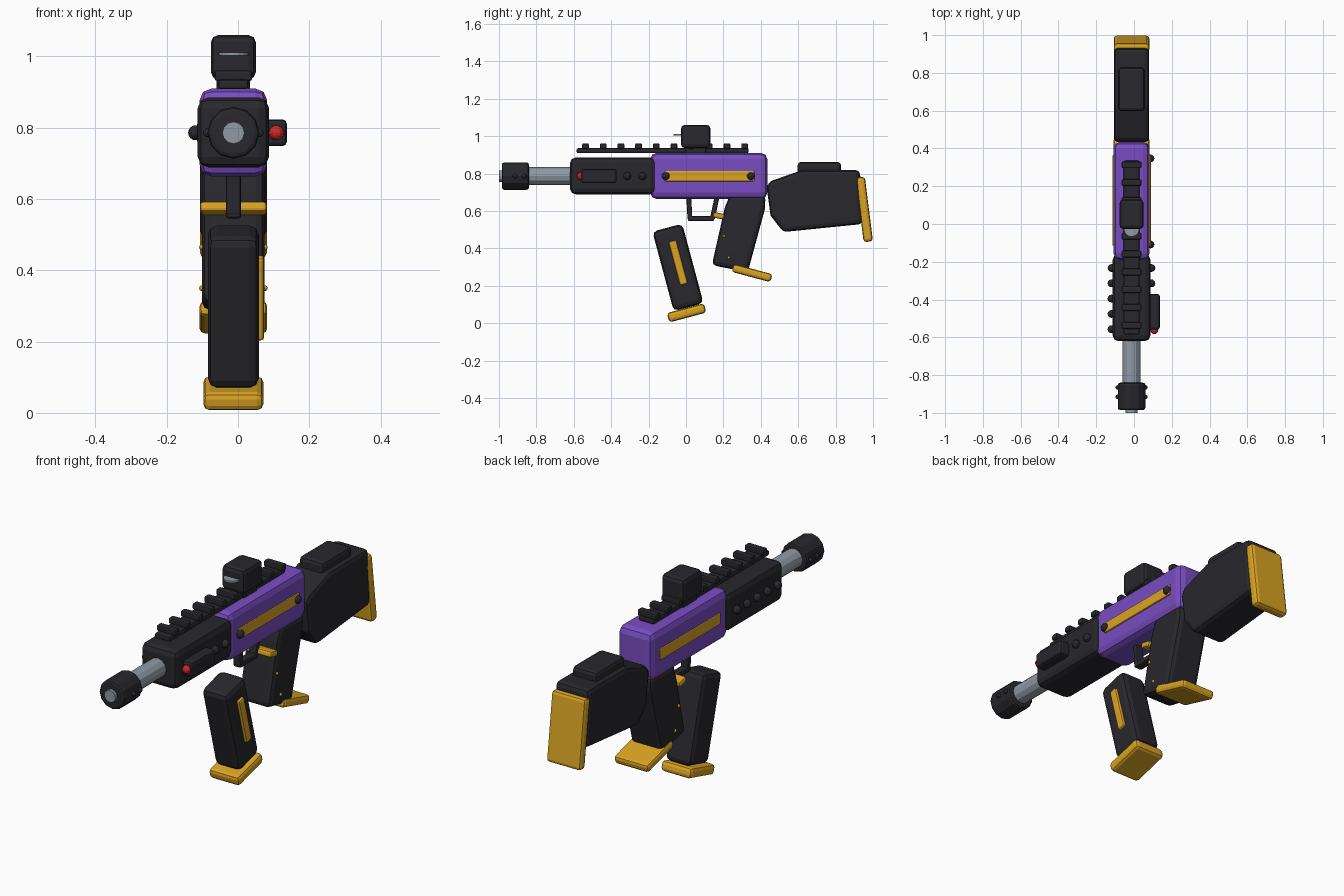
import bpy, bmesh, math
from mathutils import Matrix, Vector

if "Cube" in bpy.data.objects:
    bpy.data.objects.remove(bpy.data.objects["Cube"])

CX = -0.013   # centre plane of the body
CZ = 0.786    # bore height


def mat(name, rgb):
    m = bpy.data.materials.new(name)
    m.diffuse_color = (*rgb, 1)
    m.use_nodes = True
    m.node_tree.nodes["Principled BSDF"].inputs["Base Color"].default_value = m.diffuse_color
    return m


BLACK = mat("black polymer", (0.021, 0.021, 0.026))
PURPLE = mat("purple", (0.19, 0.075, 0.54))
GOLD = mat("gold", (0.70, 0.37, 0.016))
STEEL = mat("steel grey", (0.28, 0.32, 0.37))
RED = mat("red", (0.60, 0.02, 0.025))


def finish(name, bm, m, bevel=0, seg=2):
    bmesh.ops.recalc_face_normals(bm, faces=bm.faces)
    me = bpy.data.meshes.new(name)
    bm.to_mesh(me)
    bm.free()
    me.materials.append(m)
    ob = bpy.data.objects.new(name, me)
    bpy.context.collection.objects.link(ob)
    if bevel:
        b = ob.modifiers.new("bevel", "BEVEL")
        b.width, b.segments, b.limit_method = bevel, seg, "ANGLE"
        b.angle_limit = math.radians(40)
    return ob


def box(name, m, c, size, bevel=0.01, tilt=0, seg=2):
    bm = bmesh.new()
    bmesh.ops.create_cube(bm, size=1)
    bmesh.ops.scale(bm, vec=size, verts=bm.verts)
    ob = finish(name, bm, m, bevel, seg)
    ob.location = c
    ob.rotation_euler.x = math.radians(tilt)
    return ob


def profile(name, m, pts, half, bevel):
    """Side outline in (y, z), extruded across x about the centre plane."""
    bm = bmesh.new()
    f = bm.faces.new([bm.verts.new((CX - half, y, z)) for y, z in pts])
    r = bmesh.ops.extrude_face_region(bm, geom=[f])
    vs = [v for v in r["geom"] if isinstance(v, bmesh.types.BMVert)]
    bmesh.ops.translate(bm, verts=vs, vec=(2 * half, 0, 0))
    return finish(name, bm, m, bevel)


def tube(name, m, y0, y1, r, bevel=0, sides=12):
    bm = bmesh.new()
    bmesh.ops.create_cone(bm, cap_ends=True, segments=sides, radius1=r, radius2=r, depth=y1 - y0,
                          matrix=Matrix.Translation((CX, (y0 + y1) / 2, CZ)) @ Matrix.Rotation(math.pi / 2, 4, "X"))
    return finish(name, bm, m, bevel)


def ball(name, m, c, r=0.021):
    bm = bmesh.new()
    bmesh.ops.create_uvsphere(bm, u_segments=12, v_segments=8, radius=r, matrix=Matrix.Translation(c))
    return finish(name, bm, m)


# Receiver and handguard
box("receiver", PURPLE, (CX, 0.122, 0.787), (0.19, 0.625, 0.247), 0.034)
box("handguard", BLACK, (CX, -0.39, 0.787), (0.2, 0.46, 0.197), 0.03)

# Gold side plates, with bolts on the right only
for s, side in ((1, "right"), (-1, "left")):
    box(f"side_plate_{side}", GOLD, (CX + s * 0.094, 0.125, CZ), (0.016, 0.48, 0.055), 0.005)
for i, y in enumerate((-0.108, 0.347)):
    ball(f"receiver_bolt_{i}", BLACK, (0.087, y, CZ))
for i in range(5):
    y = -0.233 - 0.081 * i
    ball(f"handguard_bolt_left_{i}", BLACK, (-0.119, y, CZ))
    if i < 2:
        ball(f"handguard_bolt_right_{i}", BLACK, (0.092, y, CZ))

# Barrel and muzzle
tube("barrel", STEEL, -0.86, -0.6, 0.048)
tube("muzzle", BLACK, -0.985, -0.84, 0.073, 0.012)
tube("bore_tip", STEEL, -1.0, -0.97, 0.031)
for s in (1, -1):
    for i, y in enumerate((-0.865, -0.915)):
        ball(f"muzzle_pin_{s}_{i}", BLACK, (CX + s * 0.073, y, CZ), 0.012)

# Top rail with teeth
box("rail_base", BLACK, (CX, -0.125, 0.922), (0.085, 0.92, 0.027), 0.008)
for i in range(10):
    box(f"rail_tooth_{i}", BLACK, (CX, -0.537 + 0.0945 * i, 0.946), (0.105, 0.036, 0.03), 0.007)

# Optic with a flat lens disc
box("optic_foot", BLACK, (CX, 0.052, 0.925), (0.094, 0.11, 0.045), 0.006)
box("optic", BLACK, (CX, 0.052, 0.998), (0.126, 0.158, 0.124), 0.02)
bm = bmesh.new()
bmesh.ops.create_cone(bm, cap_ends=True, segments=16, radius1=0.041, radius2=0.041, depth=0.009,
                      matrix=Matrix.Translation((CX, -0.026, 1.007)))
finish("lens", bm, STEEL)

# Side laser
box("laser_housing", BLACK, (0.103, -0.465, CZ), (0.068, 0.187, 0.075), 0.012)
ball("laser_emitter", RED, (0.108, -0.562, CZ), 0.021)

# Stock, cheek rest and butt pad
profile("stock", BLACK, [(0.43, 0.735), (0.455, 0.76), (0.62, 0.818), (0.93, 0.818),
                         (0.945, 0.53), (0.52, 0.487), (0.452, 0.575)], 0.093, 0.022)
box("cheek_rest", BLACK, (CX, 0.713, 0.822), (0.138, 0.232, 0.08), 0.018)
box("butt_pad", GOLD, (CX, 0.953, 0.608), (0.188, 0.05, 0.348), 0.016, 7.2)

# Grip with cap and pins
profile("grip", BLACK, [(0.235, 0.685), (0.208, 0.62), (0.138, 0.31), (0.33, 0.272),
                        (0.422, 0.61), (0.425, 0.685)], 0.088, 0.024)
box("grip_cap", GOLD, (CX, 0.353, 0.268), (0.19, 0.215, 0.044), 0.015, -15)
for s in (1, -1):
    for i, (y, z) in enumerate(((0.203, 0.465), (0.23, 0.35))):
        ball(f"grip_pin_{s}_{i}", GOLD, (CX + s * 0.088, y, z), 0.008)

# Trigger guard and trigger
box("guard_front_post", BLACK, (CX, 0.018, 0.615), (0.042, 0.026, 0.12), 0.006, 3)
box("guard_bottom", BLACK, (CX, 0.08, 0.559), (0.042, 0.14, 0.026), 0.006)
box("guard_rear_post", BLACK, (CX, 0.153, 0.615), (0.042, 0.026, 0.125), 0.006, -12)
box("trigger", GOLD, (CX, 0.175, 0.574), (0.188, 0.06, 0.03), 0.01, -12)

# Magazine with base and right-hand plate
box("magazine", BLACK, (CX, -0.043, 0.298), (0.143, 0.165, 0.44), 0.026, 15)
box("magazine_plate", GOLD, (0.062, -0.042, 0.323), (0.022, 0.042, 0.24), 0.008, 15)
box("magazine_base", GOLD, (CX, 0.003, 0.055), (0.168, 0.205, 0.052), 0.017, 15)
